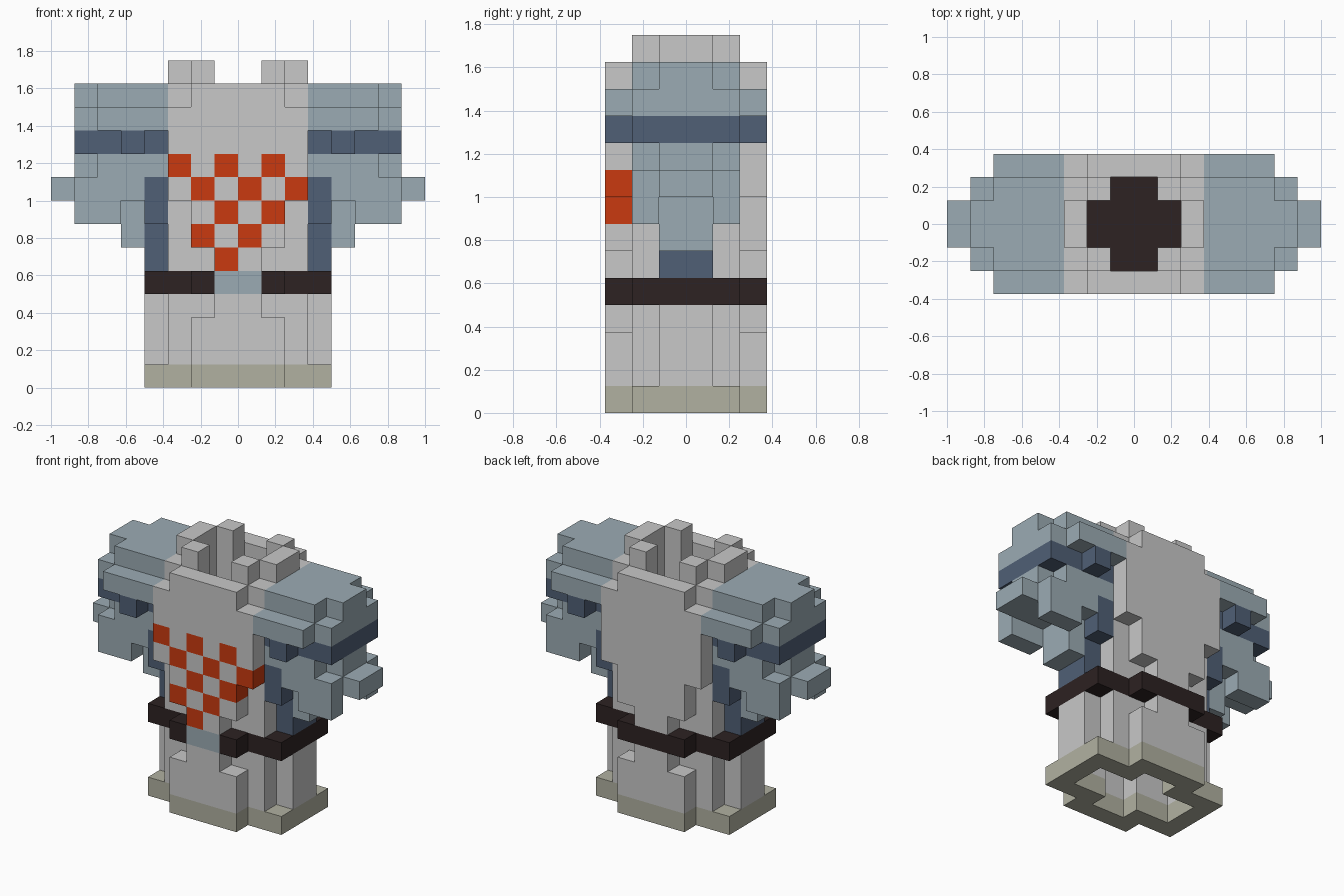
import bpy
import bmesh
from mathutils import Vector

cube = bpy.data.objects.get("Cube")
if cube:
    bpy.data.objects.remove(cube)

UNIT = 0.125  # size of one block


def material(name, color):
    mat = bpy.data.materials.new(name)
    mat.use_nodes = True
    mat.diffuse_color = (*color, 1)
    bsdf = next(n for n in mat.node_tree.nodes if n.type == "BSDF_PRINCIPLED")
    bsdf.inputs["Base Color"].default_value = (*color, 1)
    return mat


grey = material("cloth grey", (0.58, 0.58, 0.58))
steel = material("pale steel blue", (0.33, 0.41, 0.455))
navy = material("slate navy", (0.08, 0.115, 0.18))
leather = material("dark leather", (0.026, 0.016, 0.016))
olive = material("hem olive", (0.44, 0.44, 0.355))
red = material("orange red", (0.59, 0.042, 0.005))

cells = {}  # block position -> part name


def quadrants(xs, ys, zs):
    """All blocks of a box, mirrored to the four quadrants."""
    for i in range(*xs):
        for j in range(*ys):
            for k in range(*zs):
                for x in (i, -1 - i):
                    for y in (j, -1 - j):
                        yield x, y, k


def fill(part, xs, ys, *zs):
    for c in quadrants(xs, ys, zs):
        cells[c] = part


def carve(xs, ys, *zs):
    for c in quadrants(xs, ys, zs):
        cells.pop(c, None)


# Skirt with its stepped front and back flaps
fill("skirt", (0, 4), (0, 1), 1, 4)
fill("skirt", (0, 3), (0, 2), 1, 4)
fill("skirt", (0, 2), (2, 3), 1, 3)
fill("skirt", (0, 1), (2, 3), 3, 4)

# Hem and belt share one outline
for part, z in (("hem", 0), ("belt", 4)):
    fill(part, (0, 4), (0, 2), z, z + 1)
    fill(part, (0, 2), (2, 3), z, z + 1)

# Torso with chest and back panels that taper downwards
fill("torso", (0, 3), (0, 2), 5, 13)
for half_width, z0, z1 in ((1, 5, 6), (2, 6, 8), (3, 8, 12), (2, 12, 13)):
    fill("torso", (0, half_width), (2, 3), z0, z1)

# Hollow inside, open at neck and hem
carve((0, 3), (0, 1), 0, 4)
carve((0, 1), (0, 2), 0, 4)
carve((0, 2), (0, 1), 5, 13)
carve((0, 1), (0, 2), 5, 13)

# Collar blocks around the neck opening
fill("collar", (1, 2), (1, 2), 13, 14)
fill("collar", (2, 3), (0, 1), 13, 14)

# Shoulders
fill("shoulder", (3, 6), (0, 2), 12, 13)
fill("shoulder", (3, 7), (0, 1), 12, 13)
fill("shoulder", (3, 6), (0, 3), 11, 12)
fill("shoulder", (3, 7), (0, 2), 11, 12)

# Dark band round the sleeve with a stud front and back
fill("sleeve_band", (3, 7), (0, 2), 10, 11)
fill("sleeve_band", (4, 5), (2, 3), 10, 11)

# Sleeve and cuff flaps
fill("sleeve", (3, 6), (0, 2), 9, 10)
fill("sleeve", (3, 7), (0, 1), 9, 10)
fill("sleeve", (4, 7), (0, 2), 8, 9)
fill("sleeve", (4, 8), (0, 1), 8, 9)
fill("sleeve", (5, 7), (1, 2), 7, 8)
fill("sleeve", (4, 5), (0, 1), 6, 8)

# Dark side panels under the arms
fill("side_panel", (3, 4), (0, 1), 5, 9)
fill("side_panel", (3, 4), (1, 2), 7, 9)

# Chequered blocks on the chest and the buckle on the belt
for c, part in list(cells.items()):
    x, y, z = c
    if part == "torso" and y == -3 and z < 10 and (x + z) % 2 == 0:
        cells[c] = "chest_checks"
for x in (-1, 0):
    cells[x, -3, 4] = "buckle"

# The six block sides: normal plus two edge directions
AXES = [Vector((1, 0, 0)), Vector((0, 1, 0)), Vector((0, 0, 1))]
SIDES = []
for a in range(3):
    u, v = AXES[(a + 1) % 3], AXES[(a + 2) % 3]
    SIDES += [(AXES[a], u, v), (-AXES[a], v, u)]


def build(name, part, mat, keep):
    """Skin the exposed block sides of one part and merge flat areas."""
    bm = bmesh.new()
    for c, owner in cells.items():
        if owner != part or not keep(c[0]):
            continue
        centre = Vector(c) + Vector((0.5, 0.5, 0.5))
        for n, u, v in SIDES:
            if tuple(int(q) for q in Vector(c) + n) in cells:
                continue
            mid = centre + n / 2
            corners = (mid - (u + v) / 2, mid + (u - v) / 2,
                       mid + (u + v) / 2, mid - (u - v) / 2)
            bm.faces.new([bm.verts.new(p * UNIT) for p in corners])
    bmesh.ops.remove_doubles(bm, verts=bm.verts[:], dist=0.001)
    bmesh.ops.dissolve_limit(bm, angle_limit=0.02, verts=bm.verts[:], edges=bm.edges[:])
    mesh = bpy.data.meshes.new(name)
    bm.to_mesh(mesh)
    bm.free()
    mesh.materials.append(mat)
    bpy.context.collection.objects.link(bpy.data.objects.new(name, mesh))


CENTRAL = {"skirt": grey, "hem": olive, "belt": leather, "buckle": steel,
           "torso": grey, "chest_checks": red, "collar": grey}
PAIRED = {"shoulder": steel, "sleeve_band": navy, "sleeve": steel, "side_panel": navy}

for part, mat in CENTRAL.items():
    build(part, part, mat, lambda x: True)
for part, mat in PAIRED.items():
    build("left_" + part, part, mat, lambda x: x >= 0)
    build("right_" + part, part, mat, lambda x: x < 0)
